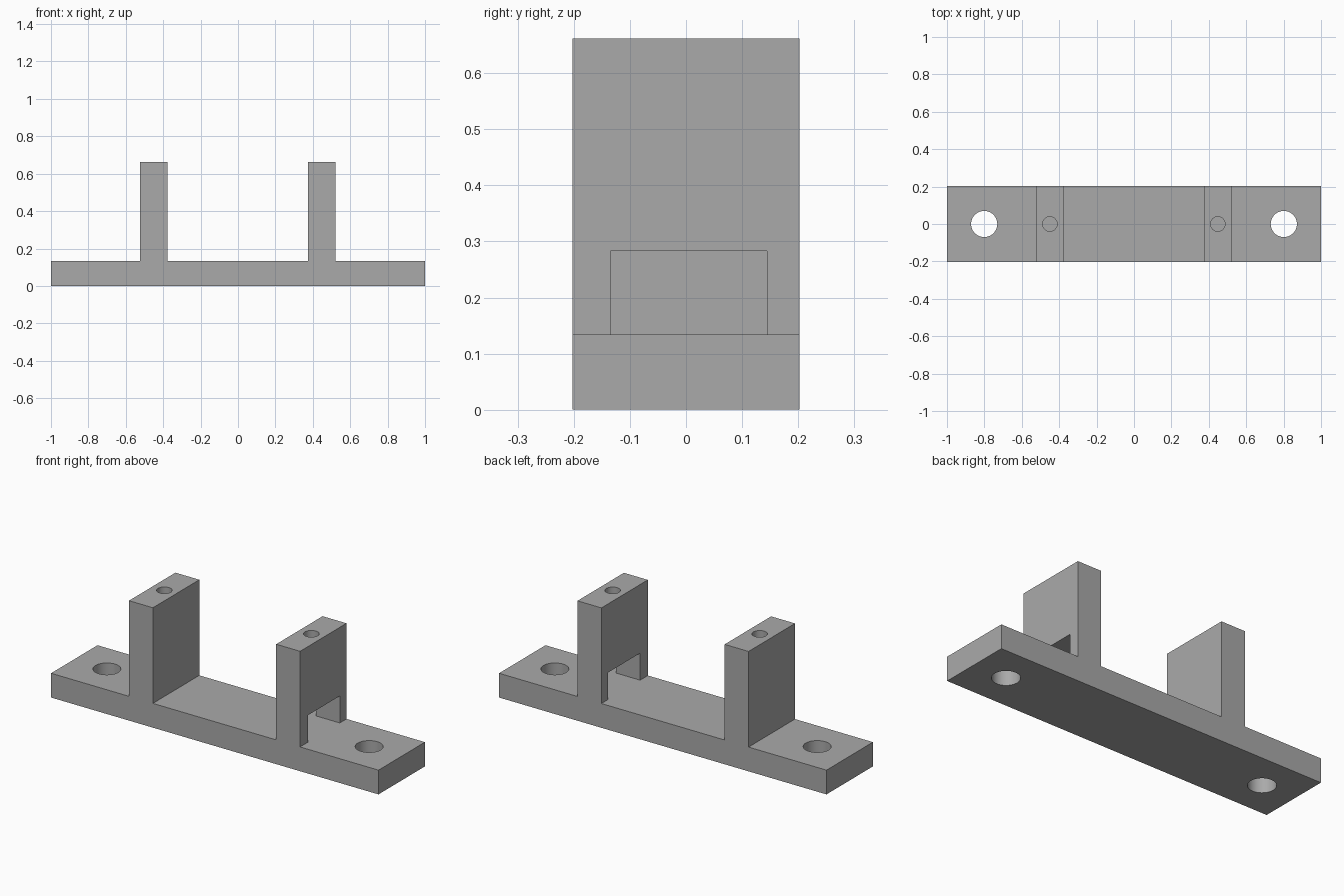
import bpy, bmesh, math

if "Cube" in bpy.data.objects:
    bpy.data.objects.remove(bpy.data.objects["Cube"])

W = 0.2025        # half depth of the bracket
BASE, TOP = 0.134, 0.662

grey = bpy.data.materials.new("grey")
grey.diffuse_color = (0.40, 0.40, 0.40, 1)
grey.use_nodes = True
grey.node_tree.nodes["Principled BSDF"].inputs["Base Color"].default_value = grey.diffuse_color


def new_object(name, bm):
    bmesh.ops.recalc_face_normals(bm, faces=bm.faces)
    mesh = bpy.data.meshes.new(name)
    bm.to_mesh(mesh)
    bm.free()
    mesh.materials.append(grey)
    obj = bpy.data.objects.new(name, mesh)
    bpy.context.collection.objects.link(obj)
    return obj


def cut(target, name, bm):
    cutter = new_object(name, bm)
    cutter.hide_render = True
    cutter.hide_set(True)
    mod = target.modifiers.new(name, 'BOOLEAN')
    mod.operation = 'DIFFERENCE'
    mod.solver = 'EXACT'
    mod.object = cutter


def cylinder(x, radius, z0, z1):
    bm = bmesh.new()
    bmesh.ops.create_cone(bm, cap_ends=True, segments=48, radius1=radius,
                          radius2=radius, depth=z1 - z0)
    bmesh.ops.translate(bm, vec=(x, 0, (z0 + z1) / 2), verts=bm.verts)
    return bm


def box(x0, x1, y0, y1, z0, z1):
    bm = bmesh.new()
    bmesh.ops.create_cube(bm, size=1)
    bmesh.ops.scale(bm, vec=(x1 - x0, y1 - y0, z1 - z0), verts=bm.verts)
    bmesh.ops.translate(bm, vec=((x0 + x1) / 2, (y0 + y1) / 2, (z0 + z1) / 2),
                        verts=bm.verts)
    return bm


# Base plate and two uprights as one extruded front profile
profile = [(-1, 0), (1, 0), (1, BASE), (0.521, BASE), (0.521, TOP),
           (0.375, TOP), (0.375, BASE), (-0.378, BASE), (-0.378, TOP),
           (-0.524, TOP), (-0.524, BASE), (-1, BASE)]
bm = bmesh.new()
face = bm.faces.new([bm.verts.new((x, -W, z)) for x, z in profile])
ext = bmesh.ops.extrude_face_region(bm, geom=[face], use_keep_orig=True)
bmesh.ops.translate(bm, vec=(0, 2 * W, 0),
                    verts=[v for v in ext["geom"] if isinstance(v, bmesh.types.BMVert)])
bracket = new_object("bracket", bm)

# Mounting holes through the base, blind screw holes in the uprights
for side, s in (("left", -1), ("right", 1)):
    cut(bracket, side + "_mounting_hole_cutter", cylinder(s * 0.801, 0.07, -0.1, 0.3))
    cut(bracket, side + "_screw_hole_cutter",
        cylinder(s * 0.449 - 0.001, 0.039, TOP - 0.27, TOP + 0.1))

# Cable opening through the right upright, level with the base top
cut(bracket, "opening_cutter", box(0.3, 0.6, -0.135, 0.144, BASE, 0.283))

# Apply the cuts, then smooth the round walls only
bpy.context.view_layer.objects.active = bracket
bracket.select_set(True)
for mod in list(bracket.modifiers):
    bpy.ops.object.modifier_apply(modifier=mod.name)
bpy.ops.object.shade_smooth_by_angle(angle=math.radians(30))

# Remove the finished cutters
for obj in [o for o in bpy.data.objects if o.name.endswith("_cutter")]:
    bpy.data.objects.remove(obj)
